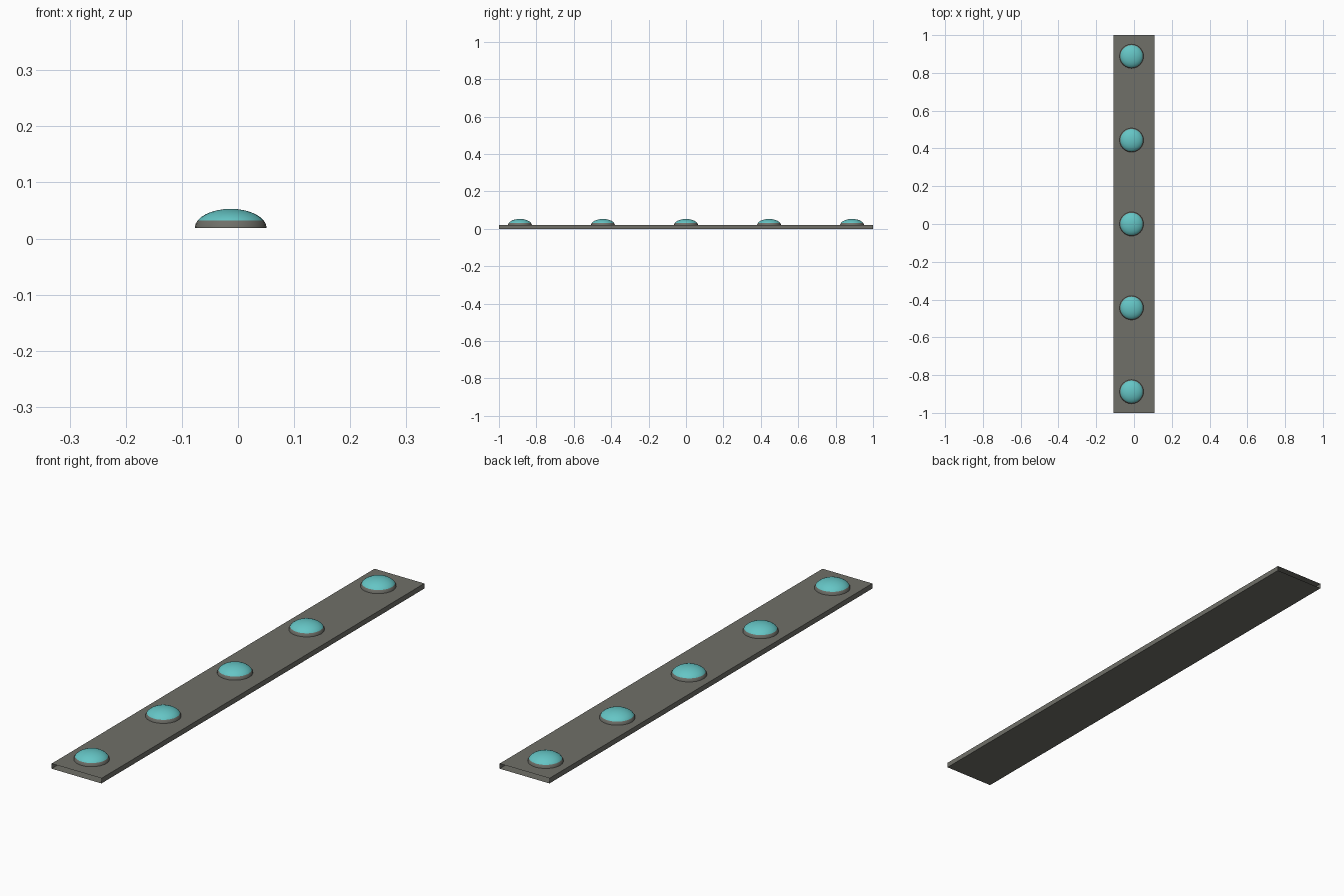
import bpy, math

if "Cube" in bpy.data.objects:
    bpy.data.objects.remove(bpy.data.objects["Cube"])

HALF_W, TOP = 0.108, 0.02
DOME_X, DOME_R, DOME_H = -0.013, 0.064, 0.034
SEG, RINGS = 24, 8


def material(name, color):
    m = bpy.data.materials.new(name)
    m.diffuse_color = color
    m.use_nodes = True
    m.node_tree.nodes["Principled BSDF"].inputs["Base Color"].default_value = m.diffuse_color
    return m


grey = material("dark_grey", (0.16, 0.16, 0.14, 1))
teal = material("teal", (0.13, 0.56, 0.56, 1))


def add_mesh(name, verts, faces, mats):
    me = bpy.data.meshes.new(name)
    me.from_pydata(verts, [], faces)
    for m in mats:
        me.materials.append(m)
    ob = bpy.data.objects.new(name, me)
    bpy.context.collection.objects.link(ob)
    return ob


# Mounting strip: flat sleeve with open ends
profile = [(-HALF_W, 0), (HALF_W, 0), (HALF_W, TOP), (-HALF_W, TOP)]
verts = [(x, y, z) for y in (-1, 1) for x, z in profile]
faces = [(i, (i + 1) % 4, (i + 1) % 4 + 4, i + 4) for i in range(4)]
add_mesh("mounting_strip", verts, faces, [grey])


# Lamp: squashed half sphere with a grey rim and a teal lens
def lamp(name, y):
    verts = []
    for r in range(RINGS):
        a = math.pi / 2 * r / RINGS
        for s in range(SEG):
            t = 2 * math.pi * s / SEG
            verts.append((DOME_X + DOME_R * math.cos(a) * math.cos(t),
                          y + DOME_R * math.cos(a) * math.sin(t),
                          0.019 + DOME_H * math.sin(a)))
    verts.append((DOME_X, y, 0.019 + DOME_H))
    faces = []
    for r in range(RINGS):
        for s in range(SEG):
            a, b = r * SEG + s, r * SEG + (s + 1) % SEG
            if r < RINGS - 1:
                faces.append((a, b, b + SEG, a + SEG))
            else:
                faces.append((a, b, len(verts) - 1))
    ob = add_mesh(name, verts, faces, [grey, teal])
    for i, p in enumerate(ob.data.polygons):
        p.use_smooth = True
        p.material_index = 1 if i >= 2 * SEG else 0


for i in range(5):
    lamp(f"lamp_{i + 1}", -0.888 + 0.444 * i)
